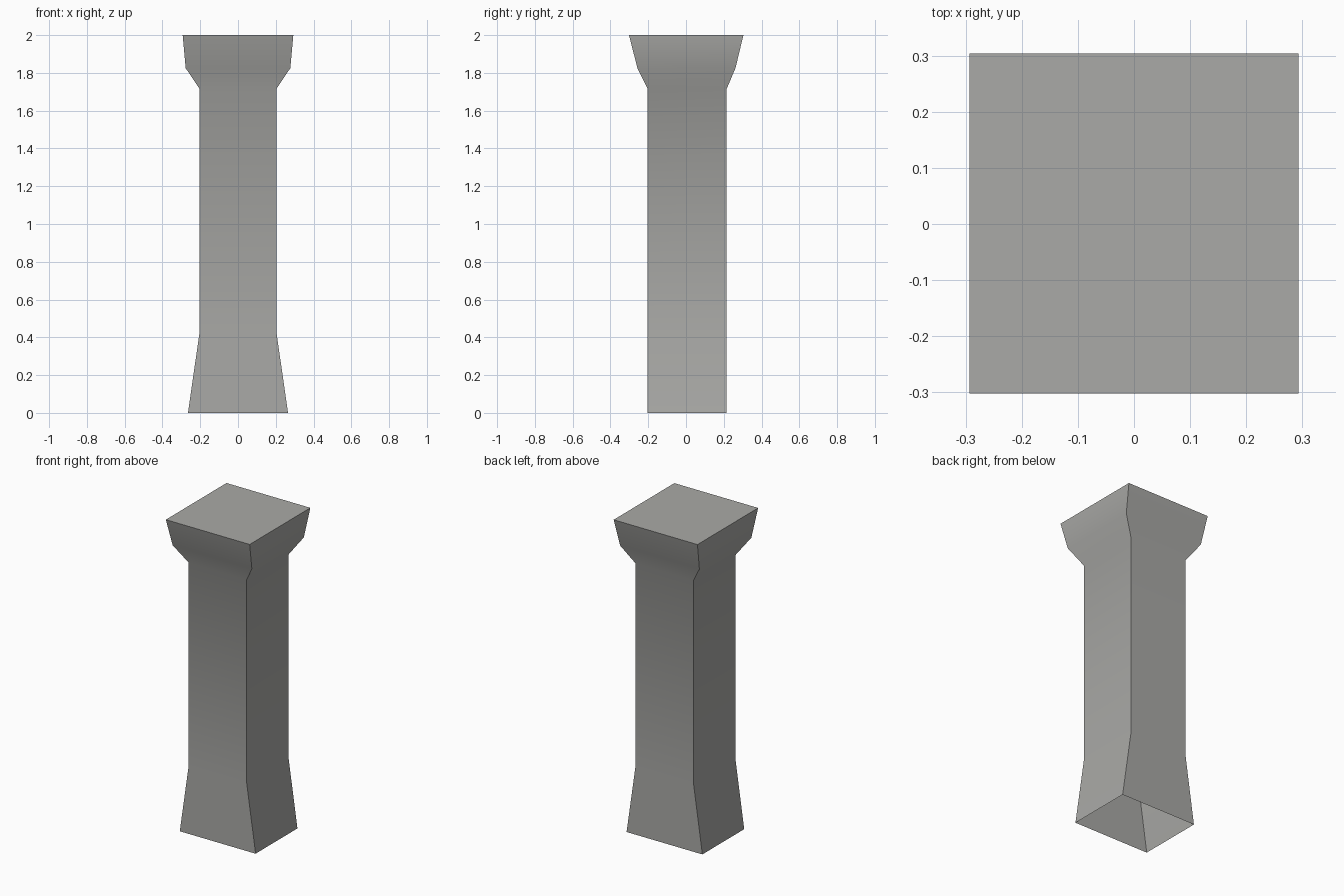
import bpy
import bmesh
import math

cube = bpy.data.objects.get("Cube")
if cube:
    bpy.data.objects.remove(cube, do_unlink=True)

# Stone colour
stone = bpy.data.materials.new("grey_stone")
stone.use_nodes = True
colour = (0.40, 0.40, 0.385, 1)
stone.diffuse_color = colour
stone.node_tree.nodes["Principled BSDF"].inputs["Base Color"].default_value = colour

# Rectangular sections from the flared foot to the capital: z, half width, front y, back y
sections = [
    (0.0, 0.265, -0.203, 0.215),
    (0.43, 0.203, -0.203, 0.215),
    (1.715, 0.203, -0.203, 0.215),
    (1.825, 0.277, -0.257, 0.262),
    (2.0, 0.293, -0.302, 0.304),
]

# Pillar shell: capped on top, open underneath
bm = bmesh.new()
rings = [
    [bm.verts.new(p) for p in ((-w, f, z), (w, f, z), (w, b, z), (-w, b, z))]
    for z, w, f, b in sections
]
for low, high in zip(rings, rings[1:]):
    for i in range(4):
        j = (i + 1) % 4
        bm.faces.new((low[i], low[j], high[j], high[i]))
bm.faces.new(rings[-1])

mesh = bpy.data.meshes.new("pillar")
bm.to_mesh(mesh)
bm.free()
mesh.materials.append(stone)
pillar = bpy.data.objects.new("pillar", mesh)
bpy.context.collection.objects.link(pillar)

# Soft bends along the height, crisp corners
bpy.context.view_layer.objects.active = pillar
pillar.select_set(True)
bpy.ops.object.shade_smooth_by_angle(angle=math.radians(50))
